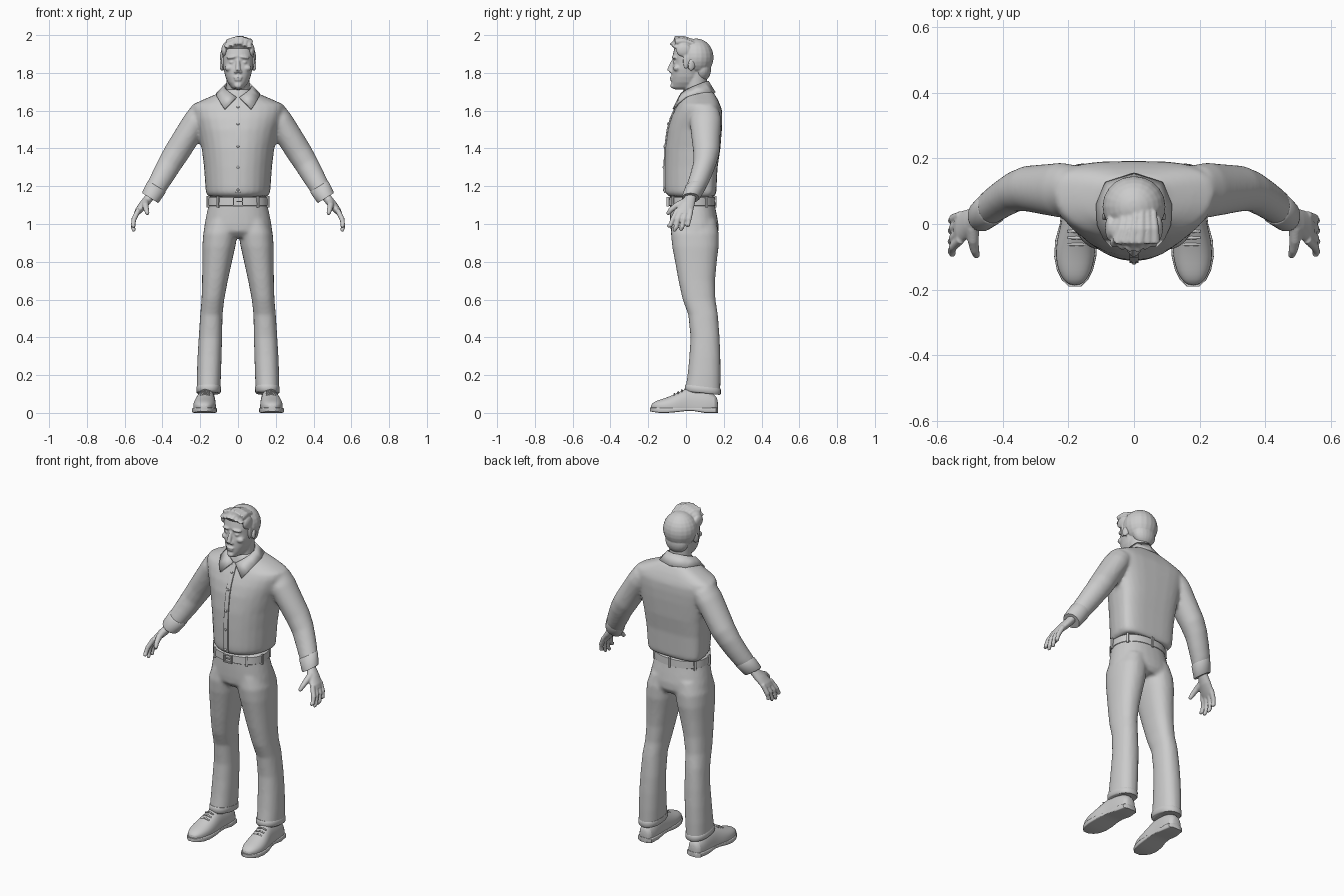
import bpy, bmesh
from math import sin, cos, pi
from mathutils import Vector, Matrix, Euler


def ring(c, a, b, e=2.0, b2=None, e2=None, n=28):
    """Superellipse section; b/e shape one half, b2/e2 the opposite half."""
    c, a, b = Vector(c), Vector(a), Vector(b)
    b2 = b if b2 is None else Vector(b2)
    pts = []
    for i in range(n):
        u, v = cos(2 * pi * i / n), sin(2 * pi * i / n)
        k = 2 / (e if v >= 0 else (e2 or e))
        pts.append(c + a * (abs(u) ** k * (1 if u > 0 else -1))
                   + (b if v >= 0 else b2) * (abs(v) ** k * (1 if v > 0 else -1)))
    return pts


def level(z, x0, x1, yf, yb, yc=None, eb=2.3, ef=2.3, tilt=0.0):
    """Horizontal body section from x/y extents."""
    yc = (yf + yb) / 2 if yc is None else yc
    return ring(((x0 + x1) / 2, yc, z), ((x1 - x0) / 2, 0, 0), (0, yb - yc, -tilt), eb,
                (0, yc - yf, -tilt), ef)


def loft(bm, rings):
    rows = [[bm.verts.new(p) for p in r] for r in rings]
    n = len(rows[0])
    for r, s in zip(rows, rows[1:]):
        for i in range(n):
            bm.faces.new((r[i], r[(i + 1) % n], s[(i + 1) % n], s[i]))
    bm.faces.new(rows[0])
    bm.faces.new(rows[-1])


def tube(bm, pts, radii, n=12):
    pts = [Vector(p) for p in pts]
    rings = []
    for i, p in enumerate(pts):
        d = pts[min(i + 1, len(pts) - 1)] - pts[max(i - 1, 0)]
        q = d.to_track_quat('Z', 'Y')
        rings.append(ring(p, q @ Vector((radii[i], 0, 0)), q @ Vector((0, radii[i], 0)), n=n))
    loft(bm, rings)


def ball(bm, c, r, rot=(0, 0, 0)):
    bmesh.ops.create_uvsphere(bm, u_segments=20, v_segments=14, radius=1,
                              matrix=Matrix.LocRotScale(Vector(c), Euler(rot), Vector(r)))


def box(bm, c, size, rz=0.0):
    bmesh.ops.create_cube(bm, size=1, matrix=Matrix.LocRotScale(Vector(c), Euler((0, 0, rz)), Vector(size)))


def finish(name, bm, voxel=0, smooth=0, sub=0, mirror=False, solid=0):
    bmesh.ops.recalc_face_normals(bm, faces=bm.faces)
    me = bpy.data.meshes.new(name)
    bm.to_mesh(me)
    bm.free()
    ob = bpy.data.objects.new(name, me)
    bpy.context.collection.objects.link(ob)
    bpy.context.view_layer.objects.active = ob
    ob.select_set(True)
    bpy.ops.object.shade_smooth_by_angle(angle=0.8)
    ob.select_set(False)
    if mirror:
        ob.modifiers.new("mirror", 'MIRROR').use_mirror_merge = False
    if solid:
        m = ob.modifiers.new("thickness", 'SOLIDIFY')
        m.thickness, m.offset = solid, 0
    if sub:
        ob.modifiers.new("subdivide", 'SUBSURF').levels = sub
        ob.modifiers[-1].render_levels = sub
    if voxel:
        m = ob.modifiers.new("merge", 'REMESH')
        m.mode, m.voxel_size, m.use_smooth_shade = 'VOXEL', voxel, True
    if smooth:
        m = ob.modifiers.new("relax", 'SMOOTH')
        m.iterations, m.factor = smooth, 0.5
    return ob


def arm(t, n, y, rn, ry):
    """Sleeve section at distance t down the arm line."""
    return ring((n * .85 + t * .53, y, n * .53 - t * .85), (.85 * rn, 0, .53 * rn), (0, ry, 0))


# shirt: torso and both sleeves merged
TORSO = [(1.145, .155, -.09, .15), (1.165, .17, -.11, .16), (1.2, .173, -.113, .162), (1.3, .18, -.113, .167),
         (1.4, .192, -.11, .182), (1.5, .215, -.097, .19), (1.56, .235, -.08, .192), (1.605, .247, -.06, .19),
         (1.633, .24, -.045, .18), (1.66, .18, -.03, .168), (1.69, .11, -.022, .15), (1.715, .07, -.015, .12)]
bm = bmesh.new()
loft(bm, [level(z, -w, w, f, b, .09, 3.2, 2.1) for z, w, f, b in TORSO])
SLEEVE = [(-1.245, 1.0, .105, .066, .075), (-1.19, 1.003, .103, .069, .084), (-1.1, 1.003, .105, .069, .077),
          (-1.0, 1.003, .108, .068, .07), (-.93, 1.003, .1, .064, .062), (-.86, 1.0, .08, .06, .058),
          (-.8, .998, .06, .055, .055), (-.75, .996, .04, .05, .048)]
for side in (1, -1):
    loft(bm, [[Vector((p.x * side, p.y, p.z)) for p in arm(*s)] for s in SLEEVE])
finish("shirt", bm, voxel=.01, smooth=5)

# cuffs
bm = bmesh.new()
loft(bm, [arm(-.79, .997, .054, .053, .052), arm(-.785, .997, .052, .056, .055),
          arm(-.725, .995, .027, .052, .049), arm(-.718, .995, .024, .048, .046)])
finish("cuff", bm, mirror=True)


def front_y(z):
    for p, q in zip(TORSO, TORSO[1:]):
        if p[0] <= z <= q[0]:
            return p[2] + (q[2] - p[2]) * (z - p[0]) / (q[0] - p[0])


# front placket and buttons
bm = bmesh.new()
loft(bm, [ring((0, front_y(z), z), (.014, 0, 0), (0, .006, 0), 8) for z in
          (1.165, 1.2, 1.3, 1.4, 1.45, 1.5, 1.56, 1.6, 1.64, 1.67)])
finish("placket", bm)
bm = bmesh.new()
for z in (1.18, 1.3, 1.41, 1.53, 1.62):
    ball(bm, (0, front_y(z) - .007, z), (.007, .004, .007))
finish("buttons", bm)

# collar: folded strip with two pointed flaps
TOP = [(.008, -.035, 1.67), (.04, -.022, 1.692), (.064, .01, 1.712), (.072, .05, 1.73), (.055, .092, 1.748), (0, .115, 1.755)]
LOW = [(.07, -.066, 1.607), (.092, -.042, 1.64), (.11, .0, 1.672), (.112, .06, 1.69), (.085, .125, 1.695), (0, .152, 1.695)]
bm = bmesh.new()
for s in (1, -1):
    rows = [[bm.verts.new((x * s, y, z)) for x, y, z in r] for r in (TOP, LOW)]
    for i in range(5):
        bm.faces.new((rows[0][i], rows[0][i + 1], rows[1][i + 1], rows[1][i]))
bmesh.ops.remove_doubles(bm, verts=bm.verts, dist=.0005)
finish("collar", bm, solid=.011)

# trousers: hips and legs merged
HIPS = [(1.14, .15, -.083, .148), (1.1, .156, -.085, .153), (1.05, .167, -.085, .163), (1.0, .177, -.084, .172),
        (.96, .182, -.08, .172), (.93, .14, -.05, .155)]
LEG = [(1.02, 0, .16, -.072, .16), (.95, .002, .184, -.08, .173), (.88, .014, .189, -.073, .173),
       (.8, .032, .189, -.058, .163), (.7, .054, .19, -.04, .154), (.6, .073, .193, -.018, .156),
       (.52, .082, .2, .012, .169), (.4, .084, .208, .024, .178), (.3, .087, .214, .018, .182),
       (.2, .09, .218, .008, .183), (.13, .093, .219, -.003, .182), (.105, .095, .219, -.005, .182)]
bm = bmesh.new()
loft(bm, [level(z, -w, w, f, b) for z, w, f, b in HIPS])
for s in (1, -1):
    loft(bm, [level(z, *sorted((i * s, o * s)), f, b) for z, i, o, f, b in LEG])
finish("trousers", bm, voxel=.01, smooth=5)

# trouser hems
bm = bmesh.new()
loft(bm, [level(.14, .091, .218, -.002, .181, tilt=.01), level(.135, .09, .221, -.006, .184, tilt=.01),
          level(.11, .091, .221, -.007, .184, tilt=.01), level(.105, .096, .216, -.003, .18, tilt=.01)])
finish("trouser_hem", bm, mirror=True)

# belt, loops and buckle
bm = bmesh.new()
loft(bm, [level(z, -.158 - d, .158 + d, -.09 - d, .154 + d) for z, d in
          ((1.094, -.004), (1.098, .002), (1.14, 0), (1.145, -.006))])
finish("belt", bm)
bm = bmesh.new()
for deg in (90, 35, 145, -10, 190, -52, 232):
    a = deg * pi / 180
    p = [abs(v) ** (2 / 2.3) * (1 if v > 0 else -1) for v in (cos(a), sin(a))]
    box(bm, (.161 * p[0], .032 + .124 * p[1], 1.118), (.012, .012, .06), a + pi / 2)
finish("belt_loops", bm)
bm = bmesh.new()
for s in (1, -1):
    box(bm, (s * .024, -.096, 1.118), (.007, .012, .05))
    box(bm, (0, -.096, 1.118 + s * .022), (.05, .012, .007))
box(bm, (.006, -.097, 1.118), (.03, .008, .005))
finish("buckle", bm)

# shoes: uppers, soles and laces
SHOE = [(.17, .162, .022, .065), (.158, .163, .042, .095), (.1, .165, .049, .125), (.04, .168, .049, .137),
        (0, .17, .052, .13), (-.05, .176, .06, .103), (-.1, .179, .06, .082), (-.14, .18, .051, .07),
        (-.17, .18, .036, .058), (-.187, .18, .015, .042)]
bm = bmesh.new()
loft(bm, [ring((x, y, .035), (w, 0, 0), (0, 0, h - .035), 2.2, (0, 0, .022), 5) for y, x, w, h in SHOE])
finish("shoe_upper", bm, sub=1, mirror=True)
bm = bmesh.new()
lift = [0, 0, 0, .01, .01, .004, 0, 0, .004, .008]
loft(bm, [ring((x, y - (.003 if y < -.18 else 0), .014 + l / 2), (w + .004, 0, 0), (0, 0, .014 - l / 2), 8)
          for (y, x, w, h), l in zip(SHOE, lift)])
finish("shoe_sole", bm, mirror=True)
bm = bmesh.new()
for y, z in ((-.022, .119), (-.042, .108), (-.062, .098)):
    tube(bm, [(.148, y, z - .006), (.175, y, z + .002), (.202, y, z - .006)], (.004, .005, .004), 8)
finish("shoe_laces", bm, mirror=True)

# hands: palm, four fingers and thumb merged
bm = bmesh.new()
PALM = [(.452, .033, 1.175, .024, .03), (.47, .022, 1.14, .024, .031), (.498, .005, 1.105, .024, .042),
        (.527, -.01, 1.07, .019, .048), (.54, -.014, 1.05, .013, .044)]
loft(bm, [ring((x, y, z), (.85 * a, 0, .5 * a), (0, b, 0)) for x, y, z, a, b in PALM])
for y0, y1, z1 in ((-.046, -.094, .982), (-.022, -.062, .96), (.003, -.027, .964), (.026, .007, .985)):
    ym = (y0 + y1) / 2
    tube(bm, [(.527, y0, 1.075), (.551, ym, 1.025), (.556, ym * .4 + y1 * .6, .5 + z1 / 2 + .0),
              (.551, y1, z1 + .006), (.549, y1, z1)], (.014, .0135, .0125, .0105, .006))
tube(bm, [(.49, -.01, 1.115), (.49, -.05, 1.098), (.485, -.08, 1.075), (.479, -.096, 1.055), (.478, -.098, 1.049)],
     (.02, .017, .014, .011, .006))
finish("hand", bm, voxel=.0045, smooth=3, mirror=True)

# head: skull, face, neck and features merged
bm = bmesh.new()
ball(bm, (0, .045, 1.875), (.086, .093, .1))
FACE = [(1.713, .022, -.062, -.01), (1.723, .036, -.075, .02), (1.75, .055, -.076, .05), (1.78, .067, -.076, .07),
        (1.82, .076, -.074, .08), (1.855, .08, -.067, .09), (1.89, .081, -.071, .09), (1.93, .078, -.062, .09),
        (1.95, .06, -.045, .08)]
loft(bm, [level(z, -w, w, f, b, .01, 2.3, 2.2) for z, w, f, b in FACE])
tube(bm, [(0, .06, 1.64), (0, .052, 1.72), (0, .048, 1.82)], (.064, .06, .062), 24)
tube(bm, [(0, -.06, 1.875), (0, -.072, 1.855), (0, -.088, 1.812), (0, -.085, 1.802)], (.009, .01, .014, .01))
ball(bm, (0, -.072, 1.732), (.02, .011, .014))
ball(bm, (0, -.077, 1.776), (.025, .009, .006))
ball(bm, (0, -.076, 1.764), (.021, .009, .007))
for s in (1, -1):
    ball(bm, (s * .013, -.079, 1.806), (.009, .011, .008))
    ball(bm, (s * .036, -.062, 1.882), (.027, .013, .008), (0, s * .12, s * .3))
    ball(bm, (s * .033, -.058, 1.856), (.014, .011, .007))
    ball(bm, (s * .047, -.048, 1.825), (.024, .02, .017))
    ball(bm, (s * .086, .03, 1.843), (.009, .02, .034), (-.2, 0, s * .35))
finish("head", bm, voxel=.005, smooth=3)

# hair: cap, sideburns and swept-up strands
bm = bmesh.new()
ball(bm, (0, .053, 1.882), (.096, .093, .1))
ball(bm, (0, .085, 1.82), (.07, .048, .065))
ball(bm, (0, -.02, 1.948), (.078, .05, .034))
for s in (1, -1):
    ball(bm, (s * .078, .0, 1.862), (.009, .016, .042))
    ball(bm, (s * .072, -.012, 1.92), (.016, .04, .035))
for i in range(6):
    x = -.058 + i * .0232
    k = abs(x) * .28
    tube(bm, [(x, -.052 + k, 1.932), (x * 1.02, -.074 + k, 1.957 - k), (x * .95 + .006, -.052, 1.981 - k),
              (x * .85 + .012, -.015, 1.985 - k), (x * .75 + .015, .04, 1.972 - k)], (.01, .0165, .0185, .015, .01))
finish("hair", bm, voxel=.0045, smooth=2)
